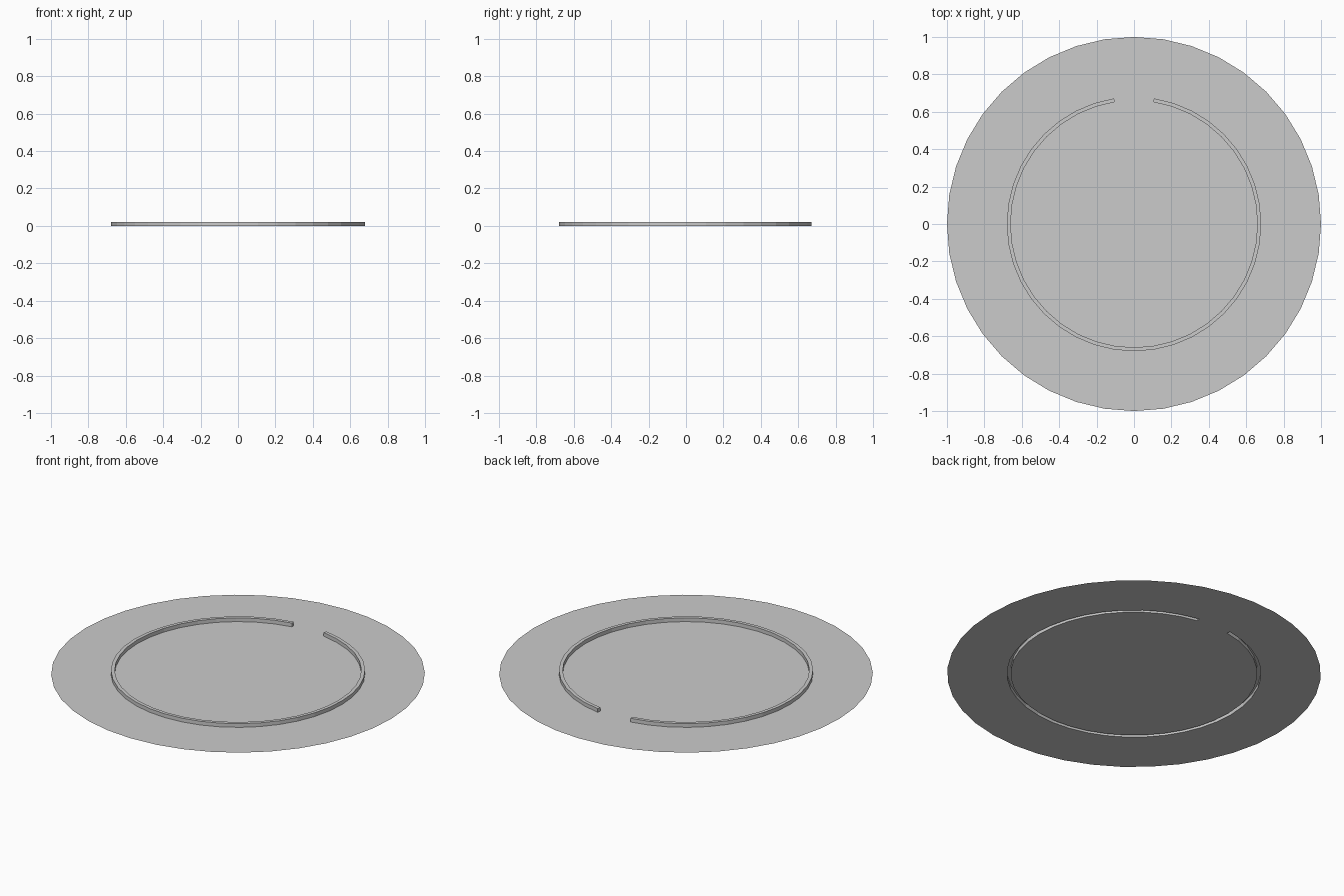
import bpy, bmesh
from math import sin, cos, tau

if "Cube" in bpy.data.objects:
    bpy.data.objects.remove(bpy.data.objects["Cube"])

N = 40                       # sides of the disc
R_DISC, R_OUT, R_IN = 1.0, 0.68, 0.66
HEIGHT = 0.022

bm = bmesh.new()

def ring(radius, z):
    # vertex 0 lies at +y, where the ridge has its gap
    return [bm.verts.new((radius * sin(tau * i / N), radius * cos(tau * i / N), z))
            for i in range(N)]

rim, outer, inner = ring(R_DISC, 0), ring(R_OUT, 0), ring(R_IN, 0)
top_out, top_in = ring(R_OUT, HEIGHT), ring(R_IN, HEIGHT)

def strip(a, b, first=0, last=N):
    for i in range(first, last):
        j = (i + 1) % N
        bm.faces.new((a[i], b[i], b[j], a[j]))

# flat disc: outer band, centre, and the bridge across the gap
strip(outer, rim)
bm.faces.new(inner[::-1])
strip(inner, outer, N - 1, N)
strip(inner, outer, 0, 1)

# raised ridge, hollow from below: outer wall, top, inner wall
strip(top_out, outer, 1, N - 1)
strip(top_in, top_out, 1, N - 1)
strip(inner, top_in, 1, N - 1)

# end caps of the ridge
bm.faces.new((inner[1], top_in[1], top_out[1], outer[1]))
bm.faces.new((inner[-1], outer[-1], top_out[-1], top_in[-1]))

# drop unused points in the gap and orient the faces upward
bmesh.ops.delete(bm, geom=[v for v in bm.verts if not v.link_faces], context='VERTS')
bmesh.ops.recalc_face_normals(bm, faces=bm.faces)
bm.normal_update()
if max(bm.faces, key=lambda f: f.calc_area()).normal.z < 0:
    bmesh.ops.reverse_faces(bm, faces=bm.faces)

mesh = bpy.data.meshes.new("disc_with_ridge")
bm.to_mesh(mesh)
bm.free()
obj = bpy.data.objects.new("disc_with_ridge", mesh)
bpy.context.collection.objects.link(obj)
